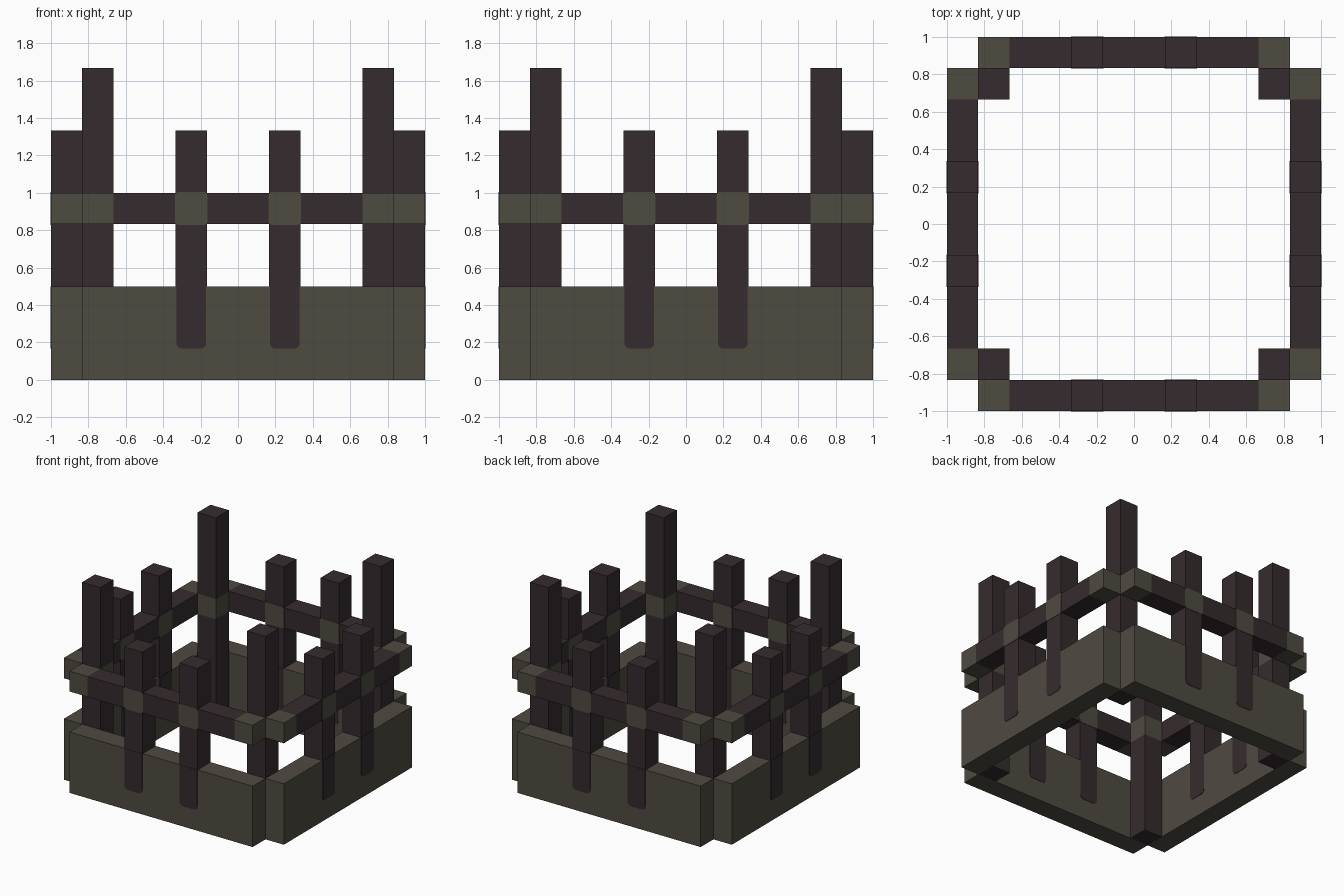
import bpy, bmesh, math
from mathutils import Matrix, Vector

cube = bpy.data.objects.get("Cube")
if cube:
    bpy.data.objects.remove(cube, do_unlink=True)

U = 1 / 6          # width of one beam
SKIN = 0.003       # thickness of painted plates


def material(name, rgb):
    m = bpy.data.materials.new(name)
    m.use_nodes = True
    m.diffuse_color = (*rgb, 1)
    m.node_tree.nodes["Principled BSDF"].inputs["Base Color"].default_value = (*rgb, 1)
    return m


olive = material("olive grey", (0.078, 0.070, 0.053))
dark = material("dark brown", (0.036, 0.024, 0.026))


def box(name, lo, hi, mat, turn=0, radius=0, round_top=True):
    """Box between two corners, optionally with edges along y rounded, turned about z."""
    lo, hi = Vector(lo), Vector(hi)
    bm = bmesh.new()
    bmesh.ops.create_cube(bm, size=1)
    for v in bm.verts:
        v.co = (lo + hi) / 2 + Vector(a * b for a, b in zip(v.co, hi - lo))
    if radius:
        mid = (lo.z + hi.z) / 2
        edges = [e for e in bm.edges
                 if abs(e.verts[0].co.y - e.verts[1].co.y) > SKIN / 2
                 and (round_top or e.verts[0].co.z < mid)]
        bmesh.ops.bevel(bm, geom=edges, offset=radius, segments=3,
                        profile=0.5, affect='EDGES')
    bm.transform(Matrix.Rotation(turn * math.pi / 2, 4, 'Z'))
    mesh = bpy.data.meshes.new(name)
    bm.to_mesh(mesh)
    bm.free()
    mesh.materials.append(mat)
    ob = bpy.data.objects.new(name, mesh)
    bpy.context.collection.objects.link(ob)
    return ob


OUT, IN = -1, -1 + U       # outer and inner planes of the front side
END = 1 - U                # half length of one side
RAIL0, RAIL1 = 5 * U, 1    # rail heights

for turn, side in enumerate(("front", "left", "back", "right")):
    # Low wall
    box(side + "_wall", (-END, OUT, 0), (END, IN, 3 * U), olive, turn)

    # Rail pieces between the pickets, with olive ends
    for x0, x1, mat, part in ((-5, -4, olive, "rail_end"), (-4, -2, dark, "rail"),
                              (-1, 1, dark, "rail"), (2, 4, dark, "rail"),
                              (4, 5, olive, "rail_end")):
        box(f"{side}_{part}", (x0 * U, OUT, RAIL0), (x1 * U, IN, RAIL1), mat, turn)

    for s in (-1, 1):
        c = s * 1.5 * U
        # Picket standing on the wall
        box(side + "_picket", (c - U / 2, OUT, 3 * U), (c + U / 2, IN, 8 * U), dark, turn)
        # Painted picket foot and lashing on both faces
        for y0, y1 in ((OUT - SKIN, OUT), (IN, IN + SKIN)):
            box(side + "_picket_foot", (c - 0.08, y0, U), (c + 0.08, y1, 3 * U),
                dark, turn, 0.03, False)
            box(side + "_lashing", (c - 0.088, y0, RAIL0 - 0.005),
                (c + 0.088, y1, RAIL1 + 0.005), olive, turn, 0.022)

    # Tall corner post with an olive band at rail height
    for z0, z1, mat, part in ((0, RAIL0, dark, "lower"), (RAIL0, RAIL1, olive, "band"),
                              (RAIL1, 10 * U, dark, "upper")):
        box(f"{side}_corner_post_{part}", (4 * U, -5 * U, z0), (5 * U, -4 * U, z1), mat, turn)
